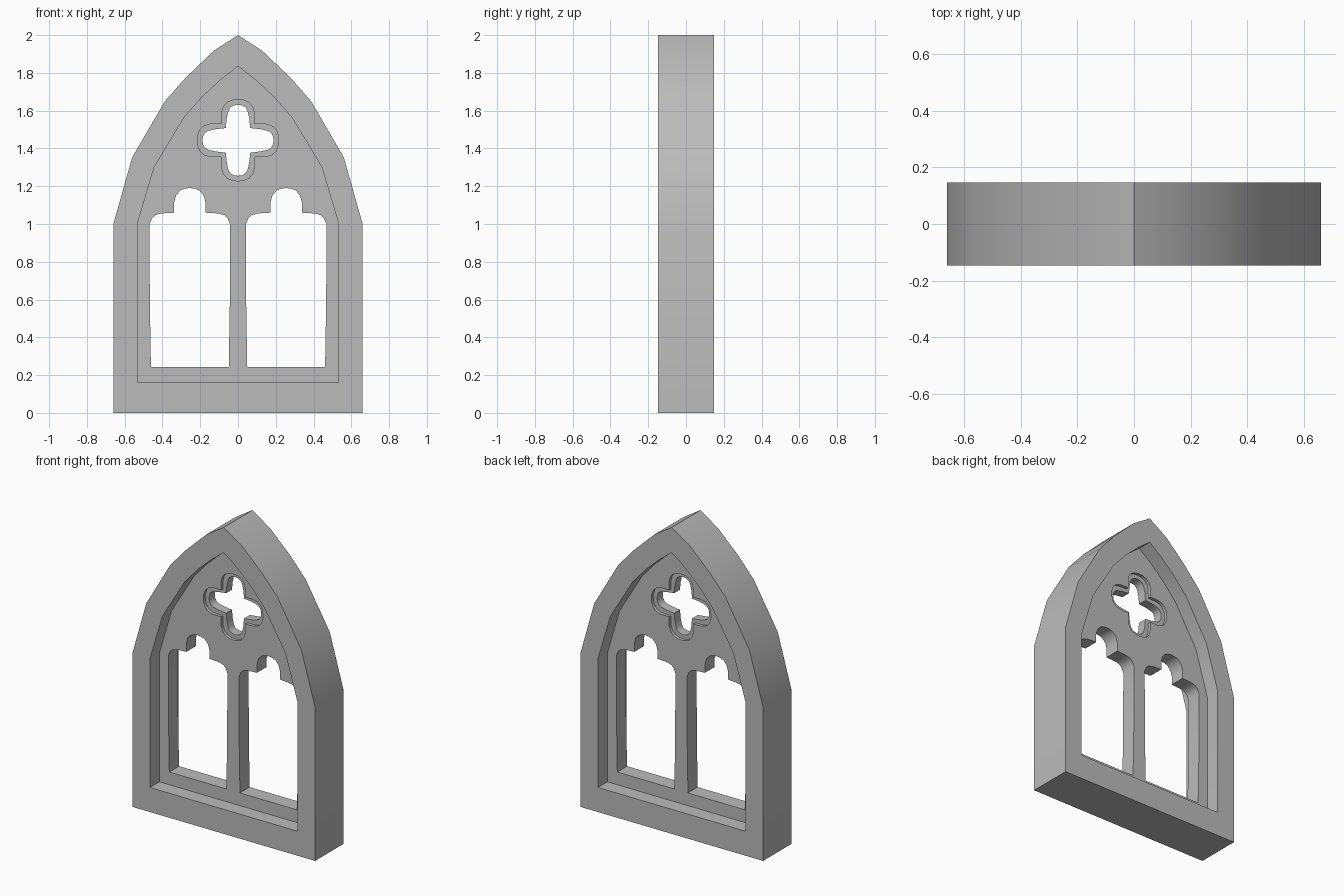
import bpy, bmesh, math

cube = bpy.data.objects.get("Cube")
if cube:
    bpy.data.objects.remove(cube, do_unlink=True)

stone = bpy.data.materials.new("grey stone")
stone.use_nodes = True
GREY = (0.5, 0.5, 0.5, 1)
stone.diffuse_color = GREY
stone.node_tree.nodes["Principled BSDF"].inputs["Base Color"].default_value = GREY


def mirrored(half, cx=0.0):
    """Close a right-hand half profile, listed bottom to top, about x = cx."""
    left = [(-x, z) for x, z in reversed(half) if x > 0]
    return [(cx + x, z) for x, z in half + left]


def foil(lobe, cz):
    """Repeat a half lobe, listed from notch to tip, into a four-lobed loop."""
    full = lobe + [(-x, z) for x, z in reversed(lobe[1:-1])]
    loop = []
    for i in range(4):
        c, s = round(math.cos(i * math.pi / 2)), round(math.sin(i * math.pi / 2))
        loop += [(x * c - z * s, x * s + z * c + cz) for x, z in full]
    return loop


def slab(name, loops, half_depth):
    """Fill an outline with holes and extrude it to both sides of y = 0."""
    curve = bpy.data.curves.new(name, "CURVE")
    curve.dimensions = "2D"
    curve.fill_mode = "BOTH"
    curve.extrude = half_depth
    for loop in loops:
        spline = curve.splines.new("POLY")
        spline.points.add(len(loop) - 1)
        for point, (x, z) in zip(spline.points, loop):
            point.co = (x, z, 0, 1)
        spline.use_cyclic_u = True
    obj = bpy.data.objects.new(name, curve)
    bpy.context.collection.objects.link(obj)
    obj.rotation_euler.x = math.pi / 2
    bpy.ops.object.select_all(action="DESELECT")
    obj.select_set(True)
    bpy.context.view_layer.objects.active = obj
    bpy.ops.object.convert(target="MESH")
    bpy.ops.object.transform_apply(location=False, rotation=True, scale=False)
    obj = bpy.context.object
    # Weld the caps to the walls
    bm = bmesh.new()
    bm.from_mesh(obj.data)
    bmesh.ops.remove_doubles(bm, verts=bm.verts, dist=0.0005)
    bmesh.ops.recalc_face_normals(bm, faces=bm.faces)
    bm.to_mesh(obj.data)
    bm.free()
    obj.data.materials.clear()
    obj.data.materials.append(stone)
    bpy.ops.object.shade_smooth_by_angle(angle=math.radians(35))
    return obj


# Pointed arch outlines
outer_arch = mirrored([(0.66, 0), (0.66, 1.0), (0.56, 1.353), (0.387, 1.65),
                       (0.275, 1.777), (0.127, 1.918), (0, 2.0)])
inner_arch = mirrored([(0.533, 0.16), (0.533, 1.0), (0.444, 1.3), (0.284, 1.566),
                       (0.187, 1.675), (0.09, 1.765), (0, 1.835)])

# Trefoil-headed light, used twice
light = [(0.206, 0.243), (0.212, 0.6), (0.213, 1.0), (0.2, 1.03), (0.182, 1.047),
         (0.15, 1.056), (0.083, 1.06), (0.083, 1.115), (0.073, 1.152),
         (0.05, 1.178), (0.025, 1.188), (0, 1.19)]
lights = [mirrored(light, cx) for cx in (-0.255, 0.255)]

# Four-lobed opening with a stepped rim
foil_outer = foil([(0.087, 0.087), (0.086, 0.145), (0.077, 0.178), (0.058, 0.2),
                   (0.03, 0.212), (0, 0.215)], 1.443)
foil_inner = foil([(0.065, 0.065), (0.059, 0.12), (0.05, 0.158), (0.04, 0.175),
                   (0.022, 0.185), (0, 0.188)], 1.443)

slab("outer_frame", [outer_arch, inner_arch], 0.147)
slab("tracery_panel", [inner_arch, foil_outer] + lights, 0.05)
slab("quatrefoil_rim", [foil_outer, foil_inner], 0.03)
